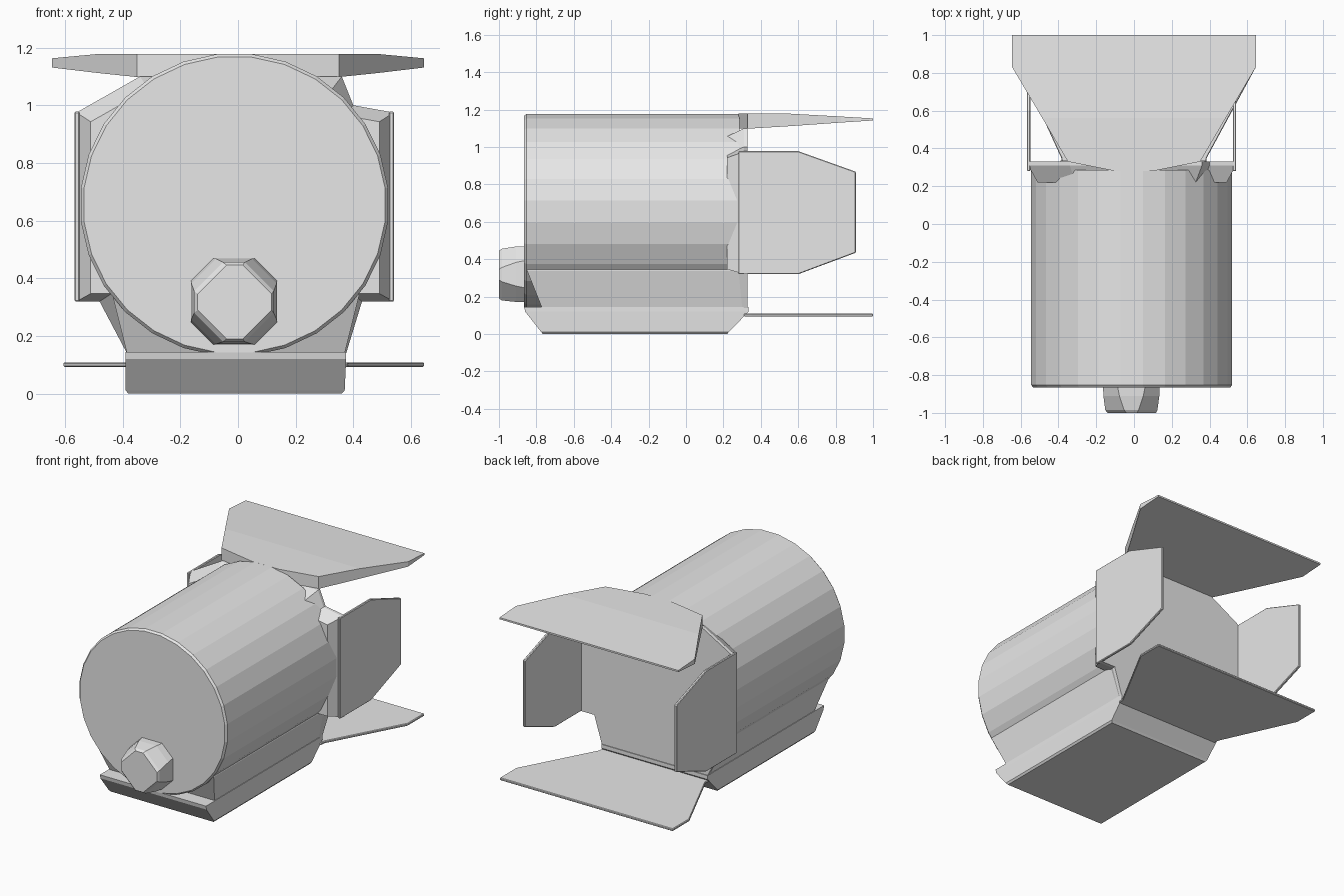
import bpy
import bmesh
from math import cos, sin, tau

old = bpy.data.objects.get("Cube")
if old:
    bpy.data.objects.remove(old, do_unlink=True)

grey = bpy.data.materials.new("light_grey")
grey.use_nodes = True
colour = (0.8, 0.8, 0.8, 1)
grey.diffuse_color = colour
grey.node_tree.nodes["Principled BSDF"].inputs["Base Color"].default_value = colour


def loft(name, rings, bevel=0):
    """Skin a closed solid through rings with equal point counts."""
    bm = bmesh.new()
    loops = [[bm.verts.new(p) for p in ring] for ring in rings]
    n = len(loops[0])
    for a, b in zip(loops, loops[1:]):
        for i in range(n):
            j = (i + 1) % n
            bm.faces.new((a[i], a[j], b[j], b[i]))
    bm.faces.new(loops[0])
    bm.faces.new(loops[-1])
    bmesh.ops.recalc_face_normals(bm, faces=bm.faces)
    mesh = bpy.data.meshes.new(name)
    bm.to_mesh(mesh)
    bm.free()
    mesh.materials.append(grey)
    ob = bpy.data.objects.new(name, mesh)
    bpy.context.collection.objects.link(ob)
    if bevel:
        mod = ob.modifiers.new("soft_edges", 'BEVEL')
        mod.width = bevel
        mod.segments = 1
        mod.limit_method = 'ANGLE'
        mod.angle_limit = 0.7
    return ob


def slab(y, x0, x1, z0, z1):
    return [(x0, y, z0), (x1, y, z0), (x1, y, z1), (x0, y, z1)]


def layer(z, x0, x1, y0, y1):
    return [(x0, y0, z), (x1, y0, z), (x1, y1, z), (x0, y1, z)]


def chamfered(y, cx, cz, r, cut):
    s = r - cut
    pts = [(s, r), (r, s), (r, -s), (s, -r), (-s, -r), (-r, -s), (-r, s), (-s, r)]
    return [(cx + u, y, cz + v) for u, v in pts]


# Barrel, slightly flattened along its left side
def barrel_ring(y, scale=1):
    ring = []
    for i in range(28):
        a = tau * (i + 0.5) / 28
        x = min(-0.012 + 0.536 * scale * cos(a), 0.52)
        ring.append((x, y, 0.655 + 0.526 * scale * sin(a)))
    return ring


loft("barrel", [barrel_ring(-0.865, 0.98), barrel_ring(-0.852), barrel_ring(0.285)])

# Rear frame that carries the four flaps
outline = [(-0.56, 0.32), (-0.56, 0.975), (-0.34, 1.10), (0.36, 1.10), (0.40, 1.0),
           (0.54, 0.975), (0.54, 0.32), (0.43, 0.32), (0.375, 0.14),
           (-0.385, 0.14), (-0.48, 0.32)]


def frame_ring(y, s):
    return [(-0.012 + (x + 0.012) * s, y, 0.62 + (z - 0.62) * s) for x, z in outline]


loft("rear_frame", [frame_ring(0.22, 0.91), frame_ring(0.31, 1), frame_ring(0.33, 1)])

# Base housing under the barrel
loft("base_housing", [
    layer(0.0, -0.38, 0.36, -0.765, 0.22),
    layer(0.012, -0.39, 0.37, -0.775, 0.23),
    layer(0.12, -0.39, 0.375, -0.86, 0.335),
    layer(0.145, -0.39, 0.375, -0.865, 0.335)])
loft("base_shoulder", [
    layer(0.14, -0.385, 0.37, -0.77, 0.325),
    layer(0.34, -0.435, 0.42, -0.85, 0.325),
    layer(0.42, -0.40, 0.39, -0.85, 0.28)])

# Front knob
loft("front_knob", [
    chamfered(-0.85, -0.014, 0.32, 0.150, 0.075),
    chamfered(-0.91, -0.014, 0.32, 0.148, 0.085),
    chamfered(-0.985, -0.014, 0.318, 0.138, 0.10),
    chamfered(-1.0, -0.012, 0.318, 0.128, 0.10)])

# Top flap, thinning toward its rear edge
top_sections = [(0.28, 0.10, 1.10, 1.178), (0.33, 0.35, 1.098, 1.178),
                (0.56, 0.485, 1.112, 1.178), (0.83, 0.645, 1.131, 1.163),
                (1.0, 0.645, 1.142, 1.153)]
loft("top_flap", [slab(y, -w, w, a, b) for y, w, a, b in top_sections])

# Bottom flap, a thin even plate
loft("bottom_flap", [slab(y, 0.02 * k - w, 0.02 * k + w, 0.093, 0.109)
                     for y, w, k in ((0.31, 0.38, 0), (0.35, 0.385, 0),
                                     (0.83, 0.625, 1), (1.0, 0.625, 1))], 0.004)

# Side flaps with tapered rear corners
for side, x0, x1 in (("right", -0.567, -0.549), ("left", 0.523, 0.541)):
    loft(side + "_flap", [slab(0.28, x0, x1, 0.32, 0.978),
                          slab(0.6, x0, x1, 0.32, 0.978),
                          slab(0.908, x0, x1, 0.435, 0.868)], 0.004)
